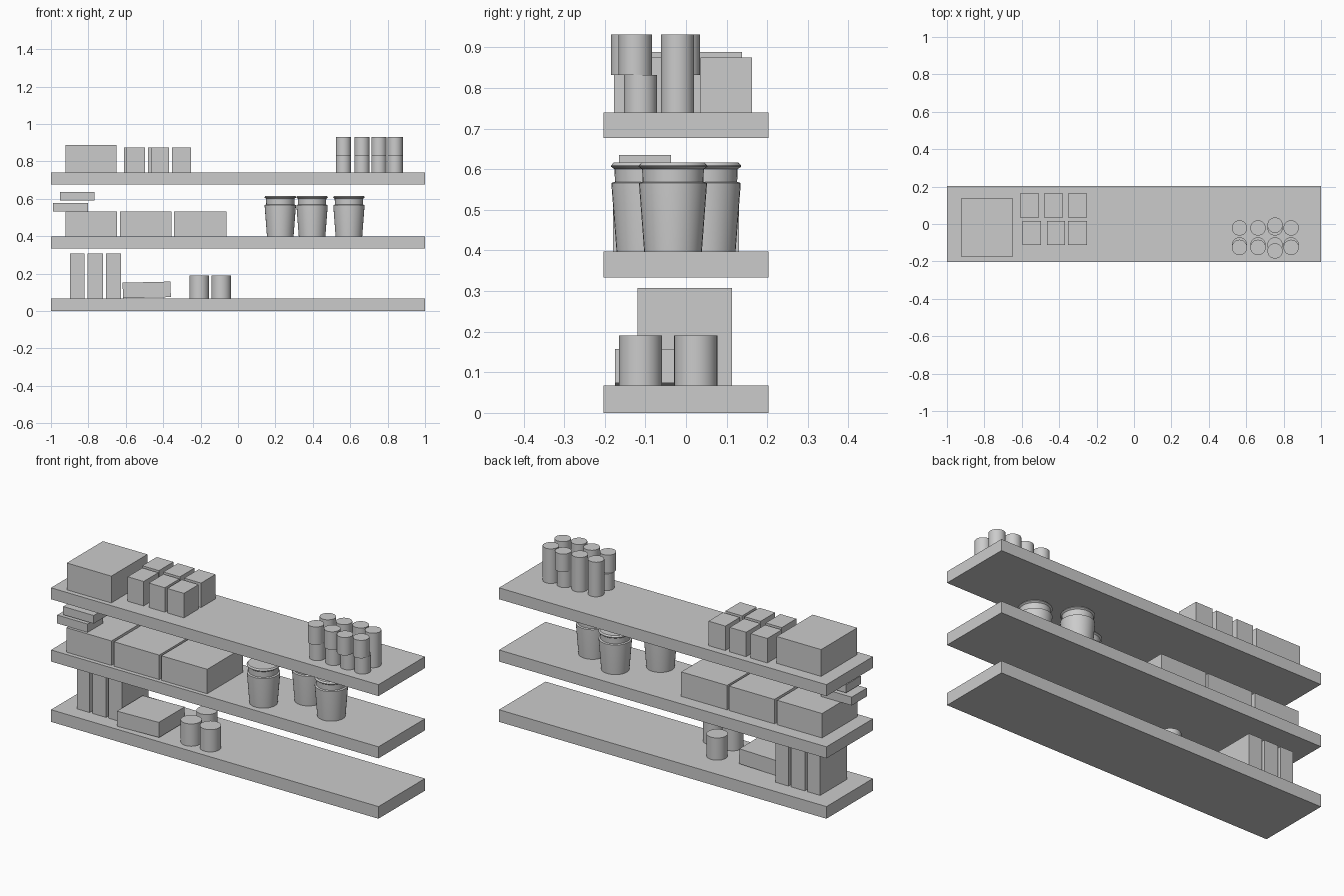
import bpy, bmesh, math

if "Cube" in bpy.data.objects:
    bpy.data.objects.remove(bpy.data.objects["Cube"])


def finish(name, bm, smooth=False):
    bmesh.ops.recalc_face_normals(bm, faces=bm.faces)
    me = bpy.data.meshes.new(name)
    bm.to_mesh(me)
    bm.free()
    ob = bpy.data.objects.new(name, me)
    bpy.context.collection.objects.link(ob)
    if smooth:
        bpy.ops.object.select_all(action='DESELECT')
        ob.select_set(True)
        bpy.context.view_layer.objects.active = ob
        bpy.ops.object.shade_smooth_by_angle(angle=math.radians(30))
    return ob


def box(name, x0, x1, y0, y1, z0, z1, tilt=0):
    bm = bmesh.new()
    bmesh.ops.create_cube(bm, size=1)
    bmesh.ops.scale(bm, vec=(x1 - x0, y1 - y0, z1 - z0), verts=bm.verts)
    ob = finish(name, bm)
    ob.location = ((x0 + x1) / 2, (y0 + y1) / 2, (z0 + z1) / 2)
    ob.rotation_euler.y = tilt
    return ob


def lathe(name, profile, x, y, segments=32):
    """Closed solid of revolution from (radius, z) points."""
    bm = bmesh.new()
    rings = []
    for r, z in profile:
        rings.append([bm.verts.new((r * math.cos(a), r * math.sin(a), z))
                      for a in (2 * math.pi * i / segments for i in range(segments))])
    for a, b in zip(rings, rings[1:]):
        for i in range(segments):
            j = (i + 1) % segments
            bm.faces.new((a[i], a[j], b[j], b[i]))
    bm.faces.new(rings[0])
    bm.faces.new(rings[-1])
    ob = finish(name, bm, True)
    ob.location = (x, y, 0)
    return ob


def can(name, x, y, r, z0, z1):
    return lathe(name, [(r, z0), (r, z1)], x, y)


# Three floating shelves
Z1, Z2, Z3 = 0.067, 0.397, 0.74
for name, z0, z1 in (("bottom_shelf", 0, Z1), ("middle_shelf", 0.333, Z2), ("top_shelf", 0.677, Z3)):
    box(name, -1, 1, -0.203, 0.203, z0, z1)

# Top shelf: large box and two rows of small boxes
box("large_box", -0.922, -0.65, -0.177, 0.138, Z3, 0.888)
for i, (x0, x1) in enumerate(((-0.61, -0.508), (-0.481, -0.38), (-0.354, -0.251))):
    box(f"small_box_back_{i}", x0, x1, 0.036, 0.162, Z3, 0.875)
for i, (x0, x1) in enumerate(((-0.595, -0.497), (-0.466, -0.368), (-0.353, -0.251))):
    box(f"small_box_front_{i}", x0, x1, -0.113, 0.015, Z3, 0.875)

# Top shelf: stacked small cans (x, y of lower can, y of upper can)
stacks = []
for x in (0.564, 0.663, 0.754, 0.84):
    third = x == 0.754
    stacks.append((x, -0.021, -0.006 if third else -0.021))
    stacks.append((x, -0.112, -0.144 if third else -0.125))
for i, (x, lower, upper) in enumerate(stacks):
    can(f"lower_can_{i}", x, lower, 0.041, Z3, 0.832)
    can(f"upper_can_{i}", x, upper, 0.041, 0.832, 0.931)

# Middle shelf: three storage boxes and two flat boxes on top
for i, (x0, x1) in enumerate(((-0.922, -0.647), (-0.631, -0.355), (-0.342, -0.062))):
    box(f"storage_box_{i}", x0, x1, -0.18, 0.13, Z2, 0.532)
box("flat_box_lower", -0.989, -0.803, -0.165, -0.033, 0.532, 0.578)
box("flat_box_upper", -0.952, -0.766, -0.165, -0.037, 0.59, 0.635)

# Middle shelf: lidded jars
jar = [(0.071, Z2), (0.0835, 0.56), (0.0835, 0.566), (0.075, 0.569), (0.076, 0.600),
       (0.0845, 0.606), (0.0845, 0.609), (0.078, 0.616)]
for i, (x, y) in enumerate(((0.226, -0.1), (0.396, 0.051), (0.593, -0.032))):
    lathe(f"jar_{i}", jar, x, y)

# Bottom shelf: upright boxes, tilted flat box and tins
for i, (x0, x1) in enumerate(((-0.899, -0.822), (-0.805, -0.722), (-0.706, -0.625))):
    box(f"upright_box_{i}", x0, x1, -0.12, 0.113, Z1, 0.307)
box("tilted_box", -0.616, -0.36, -0.175, 0.05, 0.071, 0.154, -0.024)
for i, (x, y) in enumerate(((-0.207, -0.112), (-0.207, 0.024), (-0.09, -0.112))):
    can(f"tin_{i}", x, y, 0.053, Z1, 0.19)
